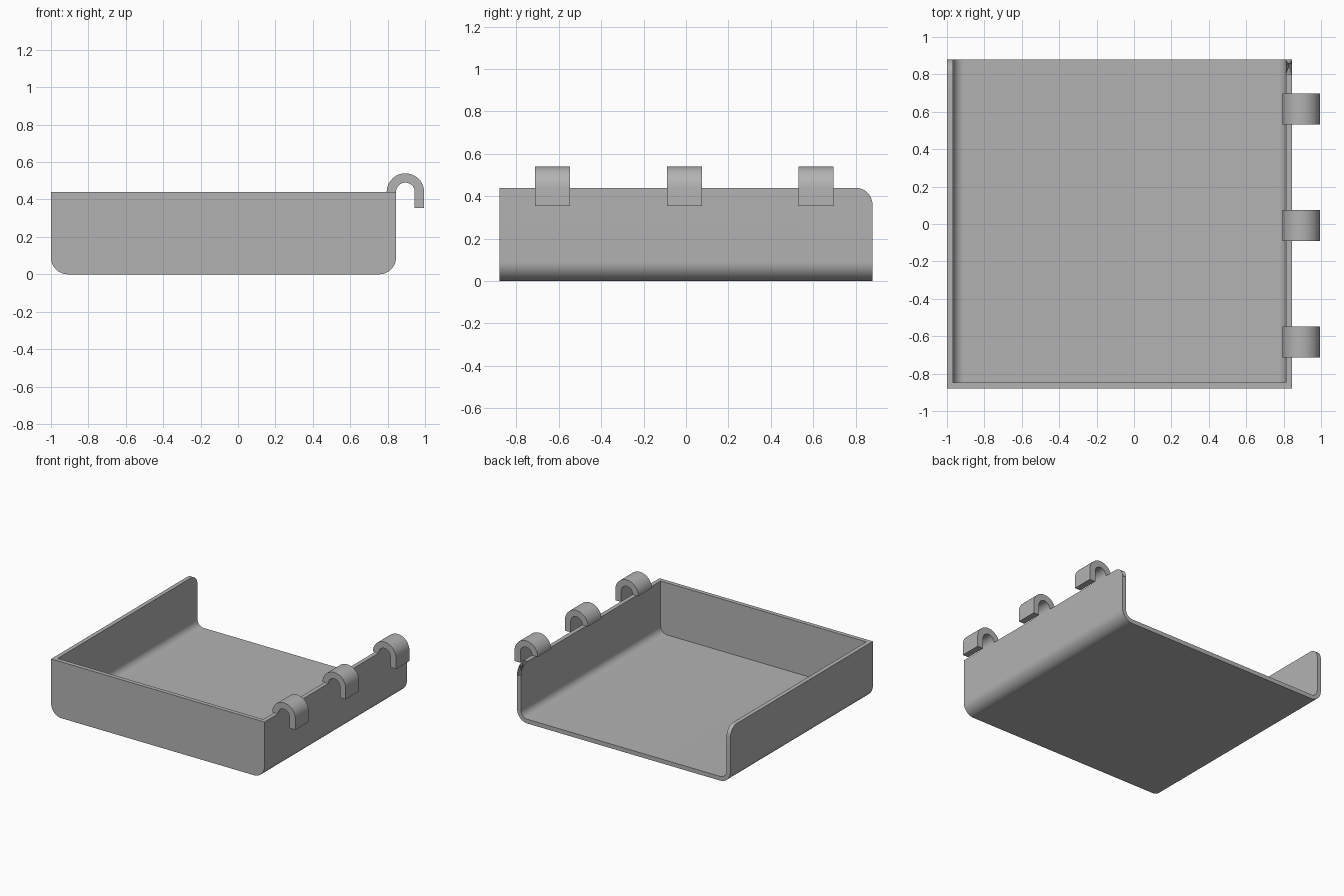
import bpy, bmesh
from math import sin, cos, pi, radians

cube = bpy.data.objects.get("Cube")
if cube:
    bpy.data.objects.remove(cube, do_unlink=True)

grey = bpy.data.materials.new("plain grey")
grey.use_nodes = True
colour = (0.45, 0.45, 0.45, 1)
grey.diffuse_color = colour
grey.node_tree.nodes["Principled BSDF"].inputs["Base Color"].default_value = colour

LEFT, RIGHT = -1.0, 0.845
FRONT, BACK = -0.88, 0.88
HEIGHT, WALL, ROUND = 0.44, 0.033, 0.09


def arc(cx, cz, r, start, end, steps=12):
    angles = [radians(start + (end - start) * i / steps) for i in range(steps + 1)]
    return [(cx + r * cos(a), cz + r * sin(a)) for a in angles]


def finish(bm, name):
    bmesh.ops.recalc_face_normals(bm, faces=bm.faces)
    mesh = bpy.data.meshes.new(name)
    bm.to_mesh(mesh)
    bm.free()
    mesh.materials.append(grey)
    obj = bpy.data.objects.new(name, mesh)
    bpy.context.collection.objects.link(obj)
    bpy.ops.object.select_all(action="DESELECT")
    obj.select_set(True)
    bpy.context.view_layer.objects.active = obj
    bpy.ops.object.shade_smooth_by_angle(angle=radians(35))
    return obj


def trough_profile(inset):
    """Open U with rounded bottom corners, from top left to top right."""
    l, r, z, rad = LEFT + inset, RIGHT - inset, inset, ROUND - inset
    return ([(l, HEIGHT)] + arc(l + rad, z + rad, rad, 180, 270)
            + arc(r - rad, z + rad, rad, 270, 360) + [(r, HEIGHT)])


# Tray: outer and inner shells joined by rims, open at the back
bm = bmesh.new()


def ring(points, y):
    return [bm.verts.new((x, y, z)) for x, z in points]


outer, inner = trough_profile(0), trough_profile(WALL)
outer_front, outer_back = ring(outer, FRONT), ring(outer, BACK)
inner_front, inner_back = ring(inner, FRONT + WALL), ring(inner, BACK)
for a, b in ((outer_front, outer_back), (inner_front, inner_back), (outer_back, inner_back)):
    for i in range(len(a) - 1):
        bm.faces.new((a[i], a[i + 1], b[i + 1], b[i]))
bm.faces.new(outer_front)
bm.faces.new(inner_front)
for i in (0, -1):
    bm.faces.new((outer_front[i], outer_back[i], inner_back[i], inner_front[i]))
bm.faces.new((outer_front[0], inner_front[0], inner_front[-1], outer_front[-1]))

# Round the upper back corners of the side walls
corners = [e for e in bm.edges
           if all(v.co.y > BACK - 0.001 and v.co.z > HEIGHT - 0.001 for v in e.verts)]
bmesh.ops.bevel(bm, geom=corners, offset=0.08, segments=10, profile=0.5, affect="EDGES")
finish(bm, "tray")


# Hooks along the left wall
def make_hook(name, y):
    cx, tip, width = 0.895, 0.355, 0.165
    profile = (arc(cx, HEIGHT, 0.1, 180, 0, 24) + [(cx + 0.1, tip), (cx + 0.05, tip)]
               + arc(cx, HEIGHT, 0.05, 0, 180, 24))
    bm = bmesh.new()
    face = bm.faces.new([bm.verts.new((x, y - width / 2, z)) for x, z in profile])
    extruded = bmesh.ops.extrude_face_region(bm, geom=[face])["geom"]
    verts = [g for g in extruded if isinstance(g, bmesh.types.BMVert)]
    bmesh.ops.translate(bm, vec=(0, width, 0), verts=verts)
    finish(bm, name)


for name, y in (("front_hook", -0.63), ("middle_hook", -0.008), ("back_hook", 0.614)):
    make_hook(name, y)
